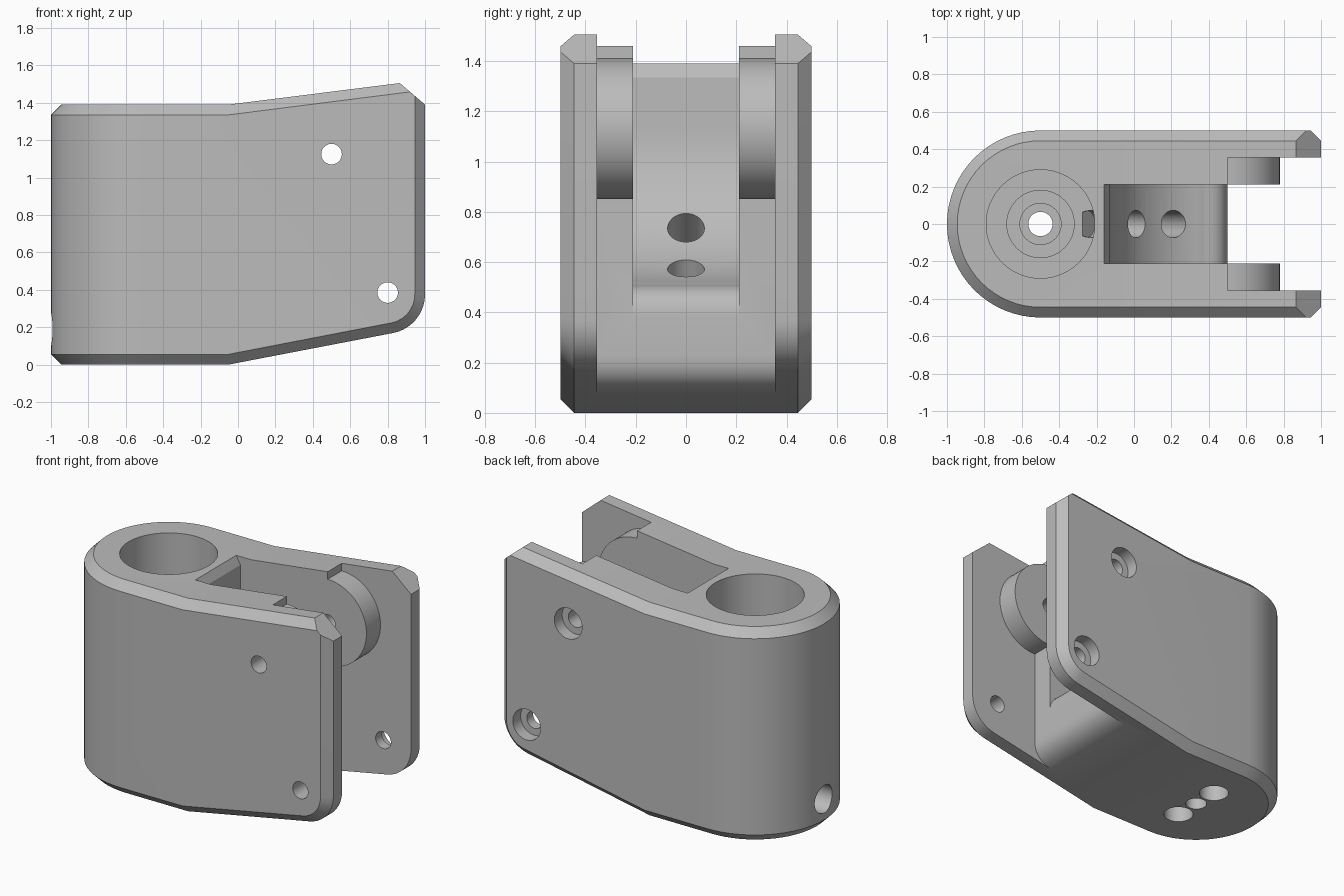
import bpy, bmesh, math
from mathutils import Vector

cube = bpy.data.objects.get("Cube")
if cube:
    bpy.data.objects.remove(cube, do_unlink=True)

grey = bpy.data.materials.new("plain grey")
grey.use_nodes = True
colour = (0.5, 0.5, 0.5, 1)
grey.diffuse_color = colour
grey.node_tree.nodes["Principled BSDF"].inputs["Base Color"].default_value = colour

HALF, CHAMFER, BEND = 0.5, 0.055, -0.05
TOP = 1.39


def make_object(name, bm):
    bmesh.ops.recalc_face_normals(bm, faces=bm.faces)
    mesh = bpy.data.meshes.new(name)
    bm.to_mesh(mesh)
    bm.free()
    mesh.materials.append(grey)
    ob = bpy.data.objects.new(name, mesh)
    bpy.context.collection.objects.link(ob)
    return ob


def arc(cx, cz, r, start, end, steps):
    angles = [math.radians(start + (end - start) * i / steps) for i in range(steps + 1)]
    return [(cx + r * math.cos(a), cz + r * math.sin(a)) for a in angles]


def rounded_corner(a, corner, b, steps=10):
    a, corner, b = Vector(a), Vector(corner), Vector(b)
    ts = [i / steps for i in range(steps + 1)]
    return [tuple(a * (1 - t) ** 2 + corner * 2 * t * (1 - t) + b * t * t) for t in ts]


def side_prism(name, profile, half_width):
    bm = bmesh.new()
    face = bm.faces.new([bm.verts.new((x, -half_width, z)) for x, z in profile])
    moved = bmesh.ops.extrude_face_region(bm, geom=[face])["geom"]
    verts = [v for v in moved if isinstance(v, bmesh.types.BMVert)]
    bmesh.ops.translate(bm, verts=verts, vec=(0, 2 * half_width, 0))
    return make_object(name, bm)


def rod(name, start, end, radius, segments=48):
    start, end = Vector(start), Vector(end)
    axis = end - start
    bm = bmesh.new()
    bmesh.ops.create_cone(bm, cap_ends=True, segments=segments, radius1=radius,
                          radius2=radius, depth=axis.length)
    bmesh.ops.rotate(bm, verts=bm.verts, cent=(0, 0, 0),
                     matrix=Vector((0, 0, 1)).rotation_difference(axis).to_matrix())
    bmesh.ops.translate(bm, verts=bm.verts, vec=(start + end) / 2)
    return make_object(name, bm)


def combine(target, tool, operation="DIFFERENCE"):
    mod = target.modifiers.new(tool.name, "BOOLEAN")
    mod.operation, mod.solver, mod.object = operation, "EXACT", tool
    bpy.context.view_layer.objects.active = target
    bpy.ops.object.modifier_apply(modifier=mod.name)
    bpy.data.objects.remove(tool, do_unlink=True)


def hull(bm, points):
    verts = [bm.verts.new(p) for p in points]
    bmesh.ops.convex_hull(bm, input=verts)


# Body: rounded end and sloping end, both chamfered, joined at the bend
bm = bmesh.new()
points = []
for inset, low, high in ((CHAMFER, 0, TOP), (0, CHAMFER, TOP - CHAMFER)):
    r = HALF - inset
    plan = [(BEND, r)] + arc(-HALF, 0, r, 90, 270, 32) + [(BEND, -r)]
    points += [(x, y, z) for x, y in plan for z in (low, high)]
hull(bm, points)

core = [(BEND, 0)] + arc(0.79, 0.375, 0.21, -79, 0, 10)
core += [(1, TOP), (0.865, 1.505), (BEND, TOP)]
skin = [(BEND, CHAMFER)] + arc(0.79, 0.375, 0.155, -79, 0, 10)
skin += [(0.945, 1.437), (0.92, 1.458), (BEND, TOP - CHAMFER)]
points = [(x, s * (HALF - CHAMFER), z) for x, z in core for s in (-1, 1)]
points += [(x, s * HALF, z) for x, z in skin for s in (-1, 1)]
hull(bm, points)

shared = [f for f in bm.faces if all(abs(v.co.x - BEND) < 1e-4 for v in f.verts)]
bmesh.ops.delete(bm, geom=shared, context="FACES")
bmesh.ops.remove_doubles(bm, verts=bm.verts, dist=1e-4)
bmesh.ops.dissolve_limit(bm, angle_limit=math.radians(0.5), verts=bm.verts, edges=bm.edges)
body = make_object("hinge_body", bm)

# Wide gap between the two side plates
gap = [(1.5, 2), (0.5, 2)] + rounded_corner((0.5, 0.23), (0.5, 0.105), (0.36, 0.078))
gap += [(0.36, -0.2), (1.5, -0.2)]
combine(body, side_prism("gap_cutter", gap, 0.355))

# Round pivot bosses, parted by the pocket
combine(body, rod("pivot_boss", (0.5, -0.4, 1.13), (0.5, 0.4, 1.13), 0.28, 64), "UNION")
pocket = [(-0.19, 1.445), (-0.13, 1.335)] + arc(0.5, 1.13, 0.63, 180, 258, 24)
pocket += rounded_corner((0.375, 0.511), (0.5, 0.5), (0.5, 0.38))
pocket += [(0.9, 0.38), (0.9, 2), (-0.19, 2)]
combine(body, side_prism("pocket_cutter", pocket, 0.21))

# Pin holes with counterbores on the back
for x, z in ((0.5, 1.125), (0.8, 0.385)):
    combine(body, rod("pin_hole", (x, -1, z), (x, 1, z), 0.055))
    combine(body, rod("counterbore", (x, 0.42, z), (x, 1, z), 0.1))

# Stepped vertical bore
for radius, floor in ((0.29, 0.55), (0.18, 0.48), (0.11, 0.4), (0.065, -0.5)):
    combine(body, rod("bore", (-HALF, 0, floor), (-HALF, 0, 2), radius, 64))

# Small holes under the bore, at the rounded end and in the pocket floor
for side in (-1, 1):
    combine(body, rod("bottom_hole", (-HALF, side * 0.17, -0.3), (-HALF, side * 0.17, 0.25), 0.09))
combine(body, rod("end_hole", (-1.3, 0, 0.19), (-0.7, 0, 0.19), 0.09))
pivot = Vector((0.5, 0, 1.13))
for x, z in ((-0.02, 0.71), (0.19, 0.535)):
    mouth = Vector((x, 0, z))
    out = (pivot - mouth).normalized()
    combine(body, rod("pocket_hole", mouth - out * 0.3, mouth + out * 0.2, 0.073))

# Smooth the curved faces
bpy.ops.object.select_all(action="DESELECT")
body.select_set(True)
bpy.context.view_layer.objects.active = body
bpy.ops.object.shade_smooth_by_angle(angle=math.radians(20))
